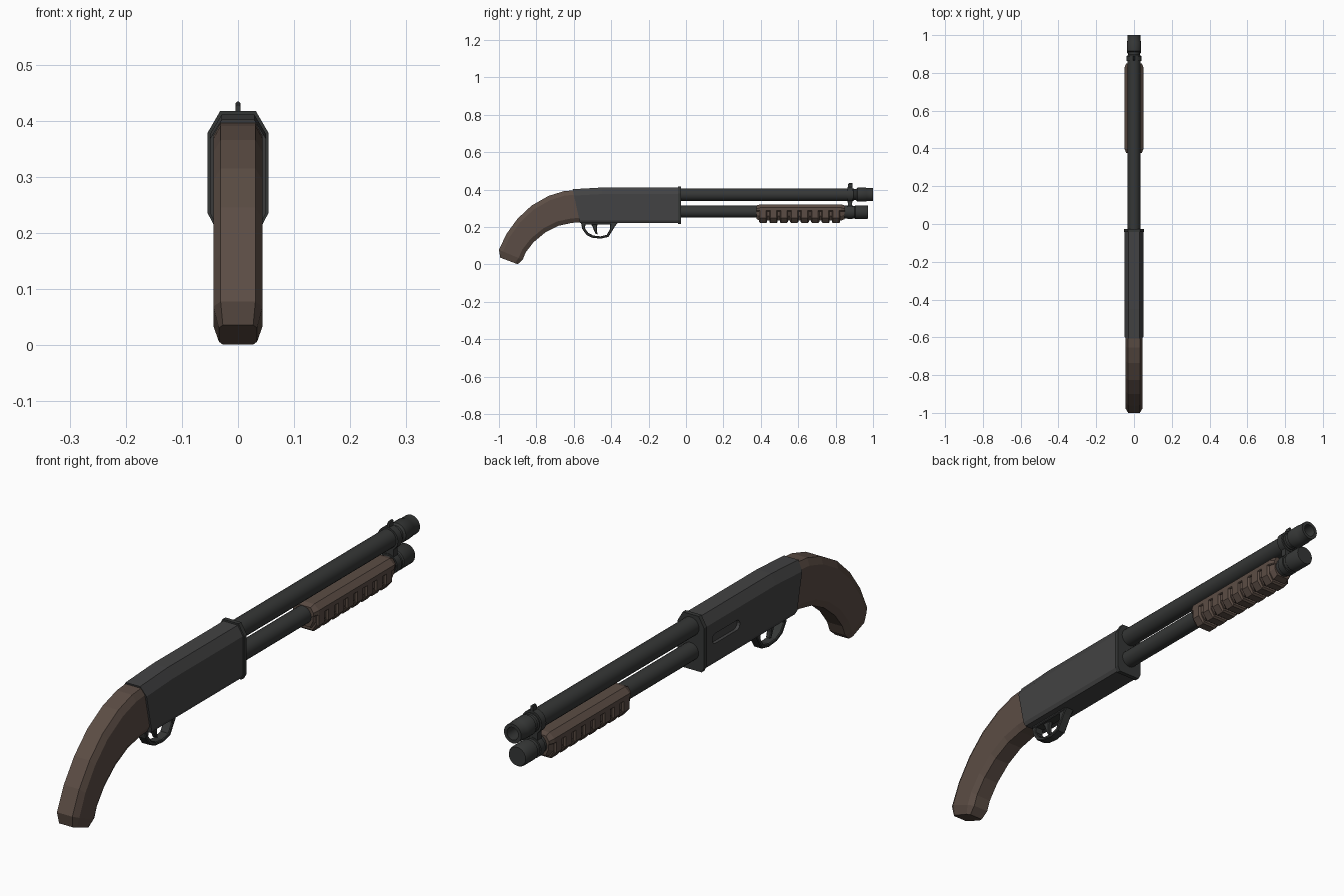
import bpy, bmesh, math

if "Cube" in bpy.data.objects:
    bpy.data.objects.remove(bpy.data.objects["Cube"])


def material(name, rgb):
    m = bpy.data.materials.new(name)
    m.diffuse_color = (*rgb, 1)
    m.use_nodes = True
    m.node_tree.nodes["Principled BSDF"].inputs["Base Color"].default_value = m.diffuse_color
    return m


WOOD = material("wood", (0.105, 0.073, 0.058))
STEEL = material("steel", (0.055, 0.055, 0.056))
DARK = material("dark_steel", (0.036, 0.038, 0.037))


def finish(name, bm, mat, smooth=False):
    bmesh.ops.remove_doubles(bm, verts=bm.verts, dist=1e-5)
    bmesh.ops.recalc_face_normals(bm, faces=bm.faces)
    me = bpy.data.meshes.new(name)
    bm.to_mesh(me)
    bm.free()
    me.materials.append(mat)
    ob = bpy.data.objects.new(name, me)
    bpy.context.collection.objects.link(ob)
    if smooth:
        bpy.ops.object.select_all(action='DESELECT')
        ob.select_set(True)
        bpy.context.view_layer.objects.active = ob
        bpy.ops.object.shade_smooth_by_angle(angle=math.radians(35))
    return ob


def skin(bm, rings, caps=True):
    n = len(rings[0])
    rings = [[bm.verts.new(p) for p in r] for r in rings]
    for a, b in zip(rings, rings[1:]):
        for i in range(n):
            j = (i + 1) % n
            bm.faces.new((a[i], a[j], b[j], b[i]))
    if caps:
        bm.faces.new(rings[0])
        bm.faces.new(rings[-1])


def loft(name, stations, mat):
    """Chamfered 8-sided sections: (top yz, bottom yz, half width,
    top flat, bottom flat, top chamfer, bottom chamfer)."""
    rings = []
    for t, b, w, ft, fb, ct, cb in stations:
        length = math.dist(t, b)
        half = [(ft, 0), (w, ct / length), (w, 1 - cb / length), (fb, 1)]
        full = half + [(-x, k) for x, k in reversed(half)]
        rings.append([(x, t[0] + (b[0] - t[0]) * k, t[1] + (b[1] - t[1]) * k)
                      for x, k in full])
    bm = bmesh.new()
    skin(bm, rings)
    return finish(name, bm, mat)


def lathe(name, profile, z, mat, sides=20):
    """Revolve (radius, y) points about a barrel-parallel axis."""
    bm = bmesh.new()
    skin(bm, [[(r * math.cos(2 * math.pi * i / sides), y,
                z + r * math.sin(2 * math.pi * i / sides))
               for i in range(sides)] for r, y in profile])
    return finish(name, bm, mat, True)


def band(name, pairs, w, mat):
    c = 0.003
    return loft(name, [(a, b, w, w - c, w - c, c, c) for a, b in pairs], mat)


# Pistol-grip stock
grip = [((-0.590, 0.397), (-0.555, 0.226)), ((-0.655, 0.391), (-0.610, 0.222)),
        ((-0.735, 0.366), (-0.680, 0.207)), ((-0.825, 0.315), (-0.752, 0.171)),
        ((-0.900, 0.245), (-0.815, 0.119)), ((-0.960, 0.163), (-0.858, 0.063)),
        ((-1.0, 0.078), (-0.873, 0.025))]
rows = [(a, b, 0.044, 0.031, 0.031, 0.024, 0.024) for a, b in grip]
rows.append(((-0.993, 0.036), (-0.900, 0.001), 0.034, 0.027, 0.027, 0.015, 0.015))
loft("grip_stock", rows, WOOD)

# Receiver with slanted rear and front flange
body = (0.050, 0.029, 0.043, 0.035, 0.014)
receiver = loft("receiver", [((-0.606, 0.402), (-0.567, 0.222), *body),
                             ((-0.45, 0.411), (-0.45, 0.222), *body),
                             ((-0.035, 0.411), (-0.035, 0.222), *body)], STEEL)
flange = (0.054, 0.032, 0.044, 0.038, 0.019)
loft("receiver_flange", [((y, 0.417), (y, 0.216), *flange) for y in (-0.043, -0.027)], DARK)

# Ejection port: rounded slot cut in the left side
bm = bmesh.new()
slot = []
for cy, a0 in ((-0.098, -90), (-0.222, 90)):
    for k in range(7):
        a = math.radians(a0 + 30 * k)
        slot.append((cy + 0.018 * math.cos(a), 0.315 + 0.018 * math.sin(a)))
skin(bm, [[(x, y, z) for y, z in slot] for x in (-0.08, -0.038)])
cutter = finish("port_cutter", bm, STEEL)
cutter.hide_render = True
cutter.hide_viewport = True
cut = receiver.modifiers.new("ejection_port", 'BOOLEAN')
cut.object = cutter
cut.operation = 'DIFFERENCE'
cut.solver = 'EXACT'

# Barrel with stepped, hollow muzzle
lathe("barrel", [(0.034, -0.035), (0.034, 0.895), (0.030, 0.898), (0.030, 0.910),
                 (0.037, 0.916), (0.037, 0.962), (0.035, 0.965), (0.035, 1.0),
                 (0.023, 1.0), (0.023, 0.90)], 0.373, DARK)

# Magazine tube and cap
lathe("magazine_tube", [(0.032, -0.035), (0.032, 0.86)], 0.282, DARK)
lathe("magazine_cap", [(0.033, 0.845), (0.033, 0.902), (0.037, 0.906),
                       (0.037, 0.968), (0.034, 0.973)], 0.279, DARK)

# Barrel clamp and front sight
for label, z, r in (("upper", 0.373, 0.041), ("lower", 0.280, 0.038)):
    lathe(label + "_clamp_ring", [(r, 0.864), (r, 0.890)], z, DARK)
band("clamp_bridge", [((y, 0.39), (y, 0.27)) for y in (0.866, 0.888)], 0.022, DARK)
band("front_sight", [((0.866, 0.428), (0.866, 0.40)), ((0.872, 0.434), (0.872, 0.40)),
                     ((0.890, 0.434), (0.890, 0.40))], 0.0045, DARK)

# Pump fore-end: core, smooth upper shell and repeated ribs
loft("pump_core", [((y, 0.315), (y, zb), w, 0.028, 0.026, 0.02, 0.024)
                   for y, zb, w in ((0.378, 0.242, 0.038), (0.395, 0.234, 0.044),
                                    (0.828, 0.234, 0.044), (0.848, 0.242, 0.038))], WOOD)
loft("pump_upper_shell", [((y, zt), (y, 0.284), w, 0.030, w - 0.003, 0.018, 0.003)
                          for y, zt, w in ((0.376, 0.315, 0.041), (0.396, 0.321, 0.050),
                                           (0.830, 0.321, 0.050), (0.850, 0.315, 0.041))], WOOD)
for i in range(8):
    y = 0.390 + i * 0.0557
    loft(f"pump_rib_{i + 1}", [((y + dy, 0.300), (y + dy, 0.221 + s), 0.050 - s, 0.045,
                                0.028, 0.006, 0.026)
                               for dy, s in ((0, 0.006), (0.006, 0), (0.038, 0), (0.044, 0.006))], WOOD)

# Trigger guard and trigger
band("trigger_guard", [((-0.562, 0.226), (-0.535, 0.226)), ((-0.555, 0.190), (-0.541, 0.194)),
                       ((-0.532, 0.157), (-0.522, 0.168)), ((-0.500, 0.142), (-0.495, 0.154)),
                       ((-0.455, 0.138), (-0.457, 0.150)), ((-0.415, 0.147), (-0.424, 0.158)),
                       ((-0.392, 0.183), (-0.406, 0.189)), ((-0.380, 0.203), (-0.405, 0.212)),
                       ((-0.362, 0.226), (-0.405, 0.226))], 0.018, DARK)
band("guard_plate", [((y, 0.228), (y, 0.214)) for y in (-0.555, -0.375)], 0.020, DARK)
band("trigger", [((-0.515, 0.226), (-0.470, 0.226)), ((-0.500, 0.203), (-0.476, 0.203)),
                 ((-0.492, 0.182), (-0.477, 0.180)), ((-0.483, 0.163), (-0.472, 0.160))],
     0.009, DARK)
